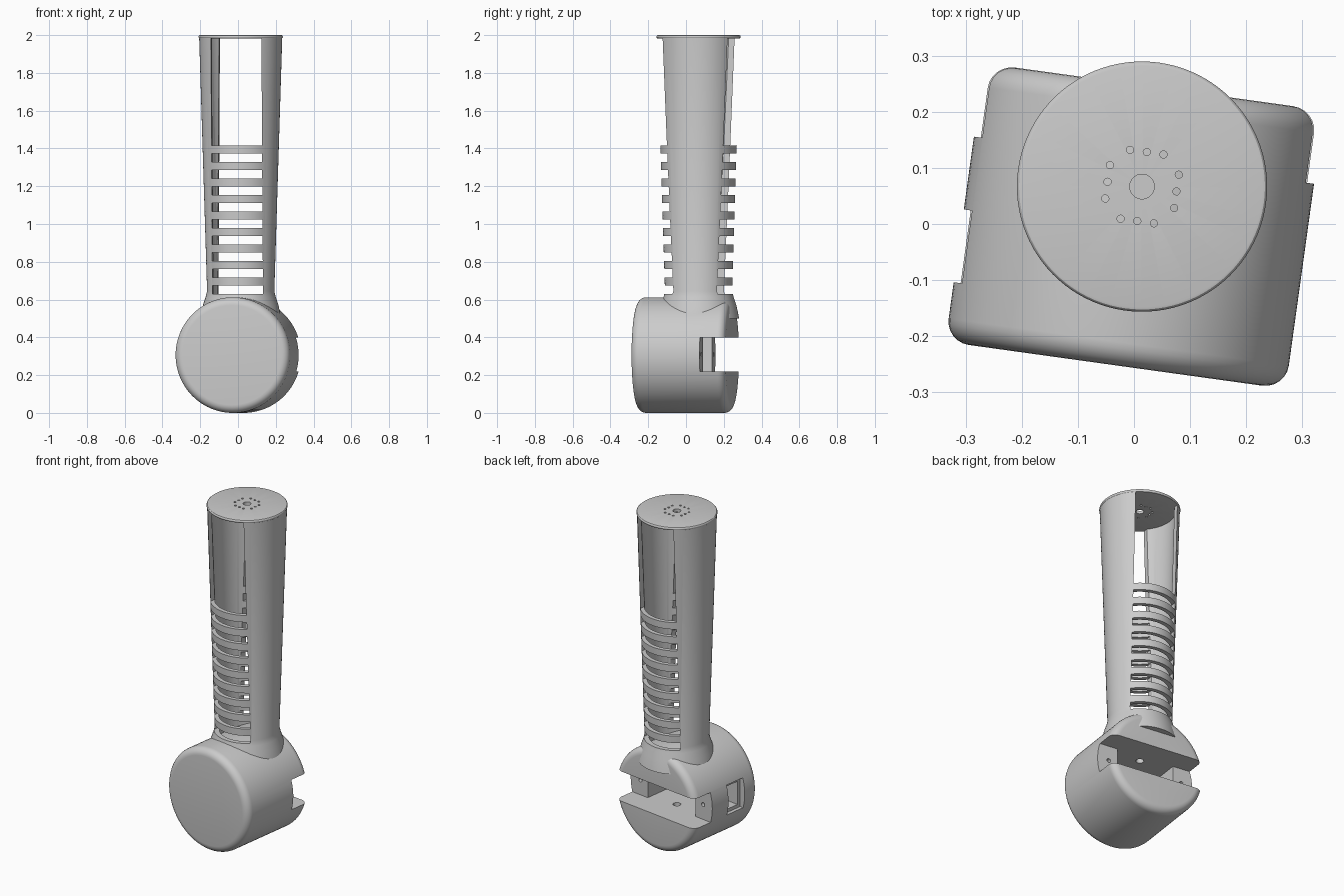
import bpy, bmesh, math
from mathutils import Matrix, Vector

cube = bpy.data.objects.get("Cube")
if cube:
    bpy.data.objects.remove(cube, do_unlink=True)

TURN = Matrix.Rotation(math.radians(-7.9), 4, 'Z')   # whole model is turned slightly
AXIS = Vector((0.005, 0.068, 0))                     # handle axis, before the turn

grey = bpy.data.materials.new("plain grey")
grey.use_nodes = True
grey.diffuse_color = (0.6, 0.6, 0.6, 1)
grey.node_tree.nodes["Principled BSDF"].inputs["Base Color"].default_value = (0.6, 0.6, 0.6, 1)


def finish(name, bm):
    bm.transform(TURN)
    bmesh.ops.recalc_face_normals(bm, faces=bm.faces)
    mesh = bpy.data.meshes.new(name)
    bm.to_mesh(mesh)
    bm.free()
    mesh.materials.append(grey)
    obj = bpy.data.objects.new(name, mesh)
    bpy.context.collection.objects.link(obj)
    return obj


def revolve(profile, matrix, steps=96, closed=False):
    """Spin (radius, height) points around z; closed joins last point to first."""
    bm = bmesh.new()
    verts = [bm.verts.new((r, 0, z)) for r, z in profile]
    pairs = list(zip(verts, verts[1:])) + ([(verts[-1], verts[0])] if closed else [])
    edges = [bm.edges.new(p) for p in pairs]
    bmesh.ops.spin(bm, geom=verts + edges, cent=(0, 0, 0), axis=(0, 0, 1),
                   angle=math.tau, steps=steps, use_merge=True)
    bmesh.ops.remove_doubles(bm, verts=bm.verts, dist=1e-5)
    bm.transform(matrix)
    return bm


def add_box(bm, low, high):
    low, high = Vector(low), Vector(high)
    m = Matrix.Translation((low + high) / 2) @ Matrix.Diagonal((high - low).to_4d())
    m[3][3] = 1
    bmesh.ops.create_cube(bm, size=1, matrix=m)


def add_rod(bm, centre, radius, length, axis='Z', sides=24):
    m = Matrix.Translation(centre)
    if axis == 'Y':
        m = m @ Matrix.Rotation(math.pi / 2, 4, 'X')
    bmesh.ops.create_cone(bm, cap_ends=True, segments=sides, radius1=radius,
                          radius2=radius, depth=length, matrix=m)


def cut(obj, bm):
    cutter = finish("cutter", bm)
    cutter.hide_render = True
    mod = obj.modifiers.new("cut", 'BOOLEAN')
    mod.operation, mod.solver, mod.object = 'DIFFERENCE', 'EXACT', cutter
    bpy.context.view_layer.objects.active = obj
    bpy.ops.object.modifier_apply(modifier=mod.name)
    bpy.data.objects.remove(cutter, do_unlink=True)


def rounded_disc(radius, low, high, r, steps=6):
    """Half outline of a disc with rounded rims."""
    pts = [(0, low)]
    for z, start in ((low + r, -90), (high - r, 0)):
        for i in range(steps + 1):
            a = math.radians(start + 90 * i / steps)
            pts.append((radius - r + r * math.cos(a), z + r * math.sin(a)))
    return pts + [(0, high)]


# Drum lying on its side, rounded at both rims
lay_down = Matrix.Translation((0.002, 0, 0.306)) @ Matrix.Rotation(-math.pi / 2, 4, 'X')
drum = finish("drum", revolve(rounded_disc(0.306, -0.254, 0.247, 0.042), lay_down))

# Slot across the back
z0, z1 = 0.22, 0.4
bm = bmesh.new()
add_box(bm, (-0.5, 0.115, z0), (0.5, 0.4, z1))
cut(drum, bm)

# Deeper pocket between the slot shoulders
bm = bmesh.new()
add_box(bm, (-0.18, -0.16, z0), (0.18, 0.2, z1))
cut(drum, bm)

# Side window into the pocket
bm = bmesh.new()
add_box(bm, (-0.5, -0.147, z0), (-0.27, -0.016, z1))
add_box(bm, (-0.25, -0.125, z0 + 0.02), (-0.1, -0.038, z1 - 0.02))
cut(drum, bm)
bm = bmesh.new()
add_box(bm, (-0.4, -0.125, z0 + 0.02), (-0.2, -0.038, z1 - 0.02))
cut(drum, bm)

# Screw holes in the shoulders and a cable hole through roof and floor
bm = bmesh.new()
for side in (-1, 1):
    add_rod(bm, (side * 0.235, 0.1, 0.31), 0.012, 0.12, 'Y')
add_rod(bm, (AXIS.x, AXIS.y, 0.4), 0.022, 0.6)
cut(drum, bm)

# Tapered handle tube with a flared foot
outline = [(0.215, 0.5), (0.2, 0.57), (0.185, 0.615), (0.178, 0.645), (0.22, 1.988),
           (0.196, 1.988), (0.153, 0.645), (0.152, 0.5)]
handle = finish("handle_tube", revolve(outline, Matrix.Translation(AXIS), closed=True))

# Tall opening above and vent gaps below, leaving ten straps front and back
bm = bmesh.new()
half, top, pitch, strap = 0.135, 1.415, 0.0873, 0.042
add_box(bm, (AXIS.x - half, -0.5, top), (AXIS.x + half, 0.6, 2.1))
for i in range(9):
    z = top - i * pitch
    add_box(bm, (AXIS.x - half, -0.5, z - pitch), (AXIS.x + half, 0.6, z - strap))
cut(handle, bm)

# End cap with a centre hole and a square ring of small holes
cap = finish("end_cap", revolve(rounded_disc(0.223, 1.982, 2.0, 0.008, 3),
                                Matrix.Translation(AXIS)))
bm = bmesh.new()
add_rod(bm, AXIS + Vector((0, 0, 2)), 0.022, 0.2)
for quarter in range(4):
    turn = Matrix.Rotation(quarter * math.pi / 2, 4, 'Z')
    for shift in (-0.03, 0, 0.03):
        add_rod(bm, AXIS + turn @ Vector((shift, 0.062, 2)), 0.0065, 0.2, sides=12)
cut(cap, bm)

# Smooth curves, sharp edges
for obj in (drum, handle, cap):
    bpy.ops.object.select_all(action='DESELECT')
    obj.select_set(True)
    bpy.context.view_layer.objects.active = obj
    bpy.ops.object.shade_smooth_by_angle(angle=math.radians(30))
